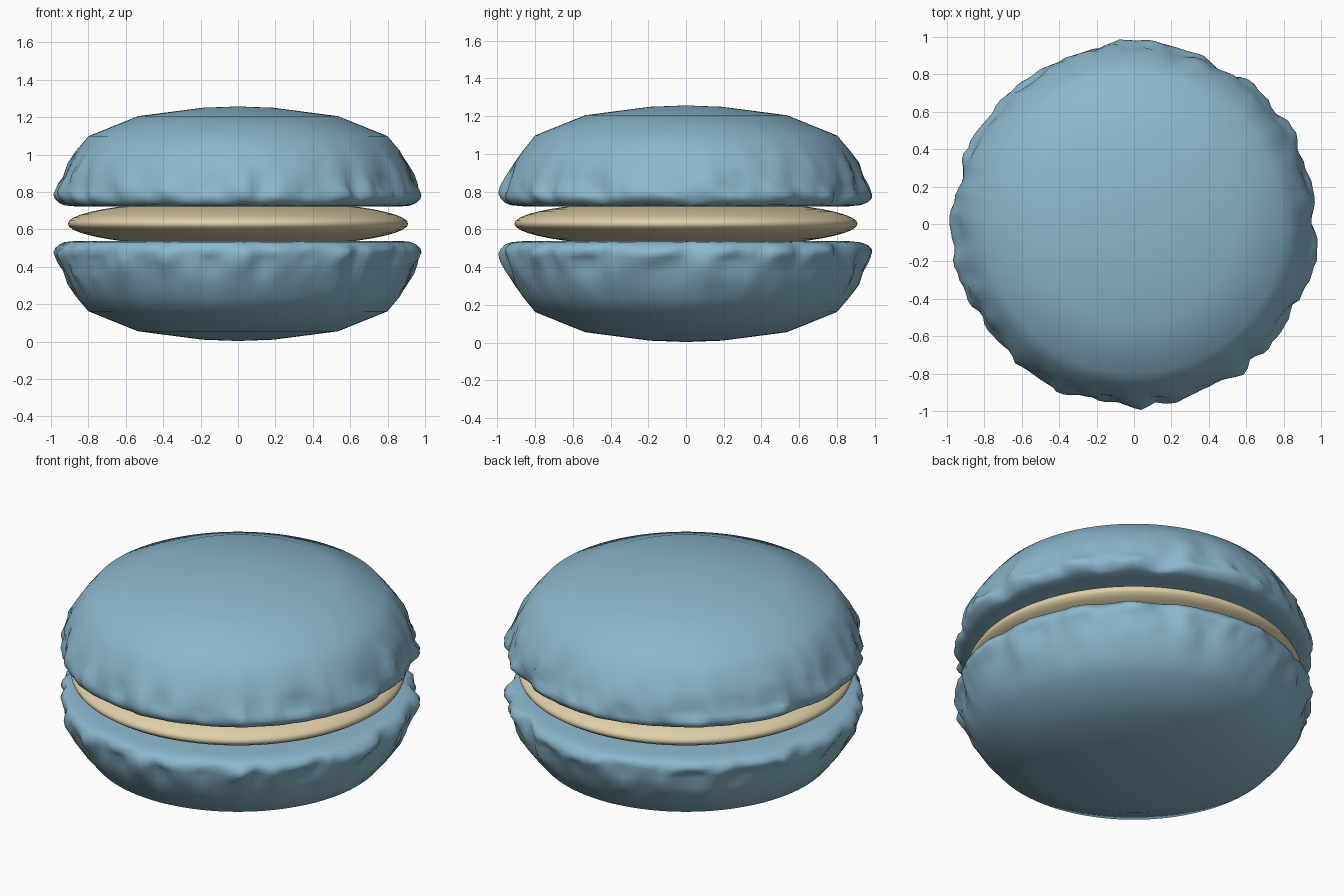
import bpy, bmesh, math
from mathutils import Vector, noise

if "Cube" in bpy.data.objects:
    bpy.data.objects.remove(bpy.data.objects["Cube"])

MID = 0.63      # height of the mirror plane through the filling
SEG = 160


def material(name, rgb):
    m = bpy.data.materials.new(name)
    m.diffuse_color = (*rgb, 1)
    m.use_nodes = True
    m.node_tree.nodes["Principled BSDF"].inputs["Base Color"].default_value = m.diffuse_color
    return m


def lathe(name, profile, mat, warp=None):
    """Revolve (radius, z) points, first and last on the axis; warp edits each point."""
    bm = bmesh.new()
    rings = []
    for i, (r, z) in enumerate(profile):
        if r == 0:
            rings.append([bm.verts.new((0, 0, z))])
            continue
        ring = []
        for s in range(SEG):
            a = 2 * math.pi * s / SEG
            rr, zz = warp(i, a, r, z) if warp else (r, z)
            ring.append(bm.verts.new((rr * math.cos(a), rr * math.sin(a), zz)))
        rings.append(ring)
    for a, b in zip(rings, rings[1:]):
        for s in range(SEG):
            t = (s + 1) % SEG
            if len(a) == 1:
                bm.faces.new((a[0], b[s], b[t]))
            elif len(b) == 1:
                bm.faces.new((a[s], b[0], a[t]))
            else:
                bm.faces.new((a[s], b[s], b[t], a[t]))
    bmesh.ops.recalc_face_normals(bm, faces=bm.faces)
    for f in bm.faces:
        f.smooth = True
    me = bpy.data.meshes.new(name)
    bm.to_mesh(me)
    bm.free()
    me.materials.append(mat)
    ob = bpy.data.objects.new(name, me)
    bpy.context.collection.objects.link(ob)
    return ob


blue = material("blue shell", (0.26, 0.48, 0.62))
cream = material("cream filling", (0.74, 0.62, 0.39))

# Shell: height above the mirror plane, with ruffle strength per ring
shell = [(0, 0.627, 0), (0.19, 0.62, 0), (0.535, 0.575, 0), (0.80, 0.468, 0),
         (0.865, 0.39, 0.1), (0.91, 0.32, 0.35), (0.935, 0.26, 0.6),
         (0.95, 0.21, 0.85), (0.962, 0.175, 1), (0.969, 0.15, 1),
         (0.962, 0.128, 0.9), (0.946, 0.108, 0.7), (0.925, 0.098, 0.4),
         (0.86, 0.092, 0), (0.4, 0.092, 0), (0, 0.092, 0)]


def shell_part(name, side):
    def ruffle(i, a, r, z):
        k = shell[i][2]
        h = abs(z - MID)
        p = Vector((math.cos(a) * 6.5, math.sin(a) * 6.5, h * 7))
        q = Vector((math.cos(a) * 13, math.sin(a) * 13, h * 12 + 9))
        n = max(-1, min(1, 1.1 * noise.noise(p) + 0.7 * noise.noise(q)))
        return r + 0.033 * k * n, z + side * 0.008 * k * n
    return lathe(name, [(r, MID + side * h) for r, h, _ in shell], blue, ruffle)


shell_part("top_shell", 1)
shell_part("bottom_shell", -1)

# Filling: a flattened ball squeezed between the shells
N = 24
lens = [(0.91 * math.sin(math.pi * i / N) if 0 < i < N else 0,
         MID + 0.127 * math.cos(math.pi * i / N)) for i in range(N + 1)]
lathe("cream_filling", lens, cream)
